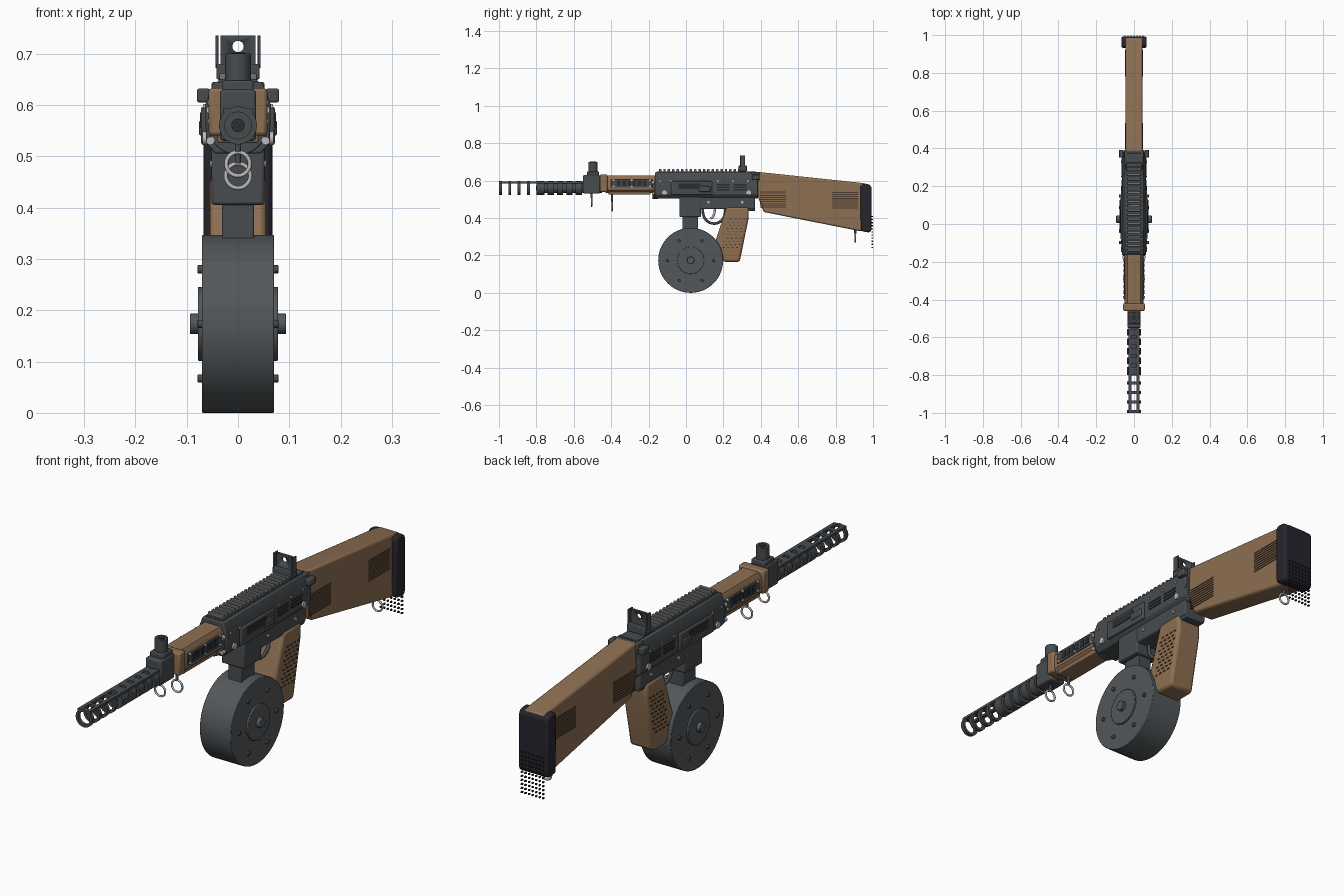
import bpy, bmesh, math
from mathutils import Matrix, Vector

if "Cube" in bpy.data.objects:
    bpy.data.objects.remove(bpy.data.objects["Cube"])


def material(name, *rgb):
    m = bpy.data.materials.new(name)
    m.use_nodes = True
    m.diffuse_color = (*rgb, 1)
    bsdf = next(n for n in m.node_tree.nodes if n.type == "BSDF_PRINCIPLED")
    bsdf.inputs["Base Color"].default_value = (*rgb, 1)
    return m


GUN = material("gunmetal", .065, .072, .078)
DRUM = material("drum grey", .085, .096, .104)
WOOD = material("brown furniture", .27, .16, .085)
GROOVE = material("dark brown groove", .07, .042, .025)
RUBBER = material("black rubber", .02, .018, .027)
STEEL = material("bright steel", .5, .5, .5)
RAIL = material("rail grey", .17, .18, .185)
BLACK = material("vent black", .025, .027, .03)


def finish(bm, name, mat, bevel=0, segments=2):
    bmesh.ops.recalc_face_normals(bm, faces=bm.faces)
    mesh = bpy.data.meshes.new(name)
    bm.to_mesh(mesh)
    bm.free()
    mesh.materials.append(mat)
    ob = bpy.data.objects.new(name, mesh)
    bpy.context.scene.collection.objects.link(ob)
    bpy.ops.object.select_all(action="DESELECT")
    ob.select_set(True)
    bpy.context.view_layer.objects.active = ob
    bpy.ops.object.shade_smooth_by_angle(angle=math.radians(35))
    if bevel:
        mod = ob.modifiers.new("Bevel", "BEVEL")
        mod.width, mod.segments, mod.limit_method = bevel, segments, "ANGLE"
    return ob


def boxes(name, mat, spans, bevel=0):
    """Boxes given as (x0, x1, y0, y1, z0, z1)."""
    bm = bmesh.new()
    for s in spans:
        lo, hi = Vector(s[0::2]), Vector(s[1::2])
        m = Matrix.Translation((lo + hi) / 2) @ Matrix.Diagonal((*(hi - lo), 1))
        bmesh.ops.create_cube(bm, size=1, matrix=m)
    return finish(bm, name, mat, bevel)


def sides(x0, x1, *rest):
    """One span on each side."""
    return [(x0, x1, *rest), (-x1, -x0, *rest)]


def cylinders(name, mat, centres, r, length, axis="X", segs=12, bevel=0):
    turn = {"X": Matrix.Rotation(math.pi / 2, 4, "Y"),
            "Y": Matrix.Rotation(math.pi / 2, 4, "X"), "Z": Matrix()}[axis]
    bm = bmesh.new()
    for c in centres:
        bmesh.ops.create_cone(bm, cap_ends=True, segments=segs, radius1=r, radius2=r,
                              depth=length, matrix=Matrix.Translation(c) @ turn)
    return finish(bm, name, mat, bevel)


def prism(name, mat, pts, axis, a, b, bevel=0):
    """Extrude a (y, z) profile along X or an (x, z) profile along Y."""
    bm = bmesh.new()
    place = (lambda p, t: (t, *p)) if axis == "X" else (lambda p, t: (p[0], t, p[1]))
    face = bm.faces.new([bm.verts.new(place(p, a)) for p in pts])
    new = bmesh.ops.extrude_face_region(bm, geom=[face])["geom"]
    shift = Vector(place((0, 0), b - a))
    bmesh.ops.translate(bm, vec=shift, verts=[v for v in new if isinstance(v, bmesh.types.BMVert)])
    return finish(bm, name, mat, bevel)


def tubes(name, mat, spans, r_in, r_out, z, segs=32):
    """Hollow rings around the bore, given as (y0, y1)."""
    bm = bmesh.new()
    for y0, y1 in spans:
        loops = []
        for r, y in ((r_in, y0), (r_out, y0), (r_out, y1), (r_in, y1)):
            loops.append([bm.verts.new((r * math.cos(t), y, z + r * math.sin(t)))
                          for t in (math.tau * i / segs for i in range(segs))])
        for a, b in zip(loops, loops[1:] + loops[:1]):
            for i in range(segs):
                j = (i + 1) % segs
                bm.faces.new((a[i], a[j], b[j], b[i]))
    return finish(bm, name, mat)


def wire(name, mat, pts, r, cyclic=False):
    cu = bpy.data.curves.new(name, "CURVE")
    cu.dimensions, cu.bevel_depth, cu.bevel_resolution = "3D", r, 2
    sp = cu.splines.new("POLY")
    sp.points.add(len(pts) - 1)
    for p, co in zip(sp.points, pts):
        p.co = (*co, 1)
    sp.use_cyclic_u, sp.use_smooth = cyclic, True
    cu.use_fill_caps = True
    cu.materials.append(mat)
    ob = bpy.data.objects.new(name, cu)
    bpy.context.scene.collection.objects.link(ob)


def sling_ring(name, y, z, r, top):
    wire(name, STEEL, [(r * math.cos(t), y, z + r * math.sin(t))
                       for t in (math.tau * i / 24 for i in range(24))], .004, True)
    cylinders(name + "_stem", GUN, [(0, y, (z + r + top) / 2)], .006, top - z - r, "Z")


BORE = .56

# Barrel and slotted shroud
cylinders("barrel", GUN, [(0, -.625, BORE)], .026, .35, "Y", 32)
tubes("shroud_rings", GUN, [(-1 + .05 * i, -.985 + .05 * i) for i in range(5)], .026, .037, BORE)
tubes("rear_shroud_rings", GUN, [(-.79 + .05 * i, -.757 + .05 * i) for i in range(5)], .02, .037, BORE)
boxes("shroud_strips", GUN, sides(.013, .028, -1, -.55, .584, .594))
tubes("muzzle_bore", BLACK, [(-.803, -.799)], .002, .013, BORE)

# Gas block and front sight
boxes("gas_block", GUN, [(-.035, .035, -.55, -.46, .53, .63)], .006)
boxes("sight_base", GUN, [(-.03, .03, -.53, -.465, .625, .648)], .004)
cylinders("front_sight_post", GUN, [(0, -.497, .67)], .025, .06, "Z", 32, .002)
cylinders("front_sight_cap", BLACK, [(0, -.497, .7)], .015, .004, "Z", 24)

# Handguard
prism("handguard", WOOD, [(-.035, .535), (.035, .535), (.05, .55), (.05, .605), (.035, .627),
                          (-.035, .627), (-.05, .605), (-.05, .55)], "Y", -.43, -.16)
boxes("handguard_collar", WOOD, [(-.057, .057, -.46, -.42, .54, .633)], .007)
boxes("handguard_lower", WOOD, [(-.04, .04, -.415, -.19, .526, .55)], .004)
boxes("handguard_panels", GUN, sides(.048, .054, -.4, -.18, .562, .608), .002)
boxes("handguard_slots", BLACK, [s for i in range(6) for s in
                                 sides(.052, .056, -.37 + .028 * i, -.35 + .028 * i, .572, .6)])
cylinders("handguard_screws", STEEL, [(x, y, z) for x in (-.055, .055) for y in (-.388, -.29, -.192)
                                      for z in (.567, .604)], .006, .008)

# Upper receiver
prism("upper_receiver", GUN, [(-.045, .505), (.045, .505), (.062, .525), (.064, .6), (.047, .645),
                              (-.047, .645), (-.064, .6), (-.062, .525)], "Y", -.165, .385, .004)
cylinders("front_trunnion", GUN, [(0, -.165, BORE)], .058, .03, "Y", 40, .003)
cylinders("trunnion_screws", STEEL, [(x, -.175, z) for x in (-.054, .054) for z in (.53, .59)],
          .008, .014, "Y")
cylinders("receiver_pins", STEEL, [(x, y, .535) for x in (-.064, .064) for y in (-.115, .335)], .013, .01)
cylinders("receiver_rivets", STEEL, [(x, y, .597) for x in (-.064, .064)
                                     for y in (-.14, -.08, .17, .25, .33)], .005, .008)
boxes("side_plates", GUN, sides(.06, .072, -.08, .14, .522, .597), .005)
boxes("ejection_port", BLACK, sides(.07, .0745, -.04, .08, .555, .585))
boxes("bolt_covers", GUN, sides(.06, .076, .07, .13, .54, .57), .004)
boxes("receiver_vents", BLACK, [s for y in (.165, .255) for z in (.548, .561, .574)
                                for s in sides(.06, .0655, y, y + .07, z, z + .007)])
boxes("rear_blocks", GUN, sides(.055, .08, .352, .393, .605, .632), .004)
boxes("rear_cap", GUN, [(-.052, .052, .35, .392, .6, .645)], .005)

# Top rail
boxes("rail_base", GUN, [(-.038, .038, -.155, .375, .642, .65)], .002)
boxes("rail_ribs", RAIL, [(-.036, .036, -.145 + .0235 * i, -.132 + .0235 * i, .648, .661)
                          for i in range(19)], .002)

# Rear aperture sight
boxes("rear_sight_base", GUN, [(-.042, .042, .282, .325, .65, .68)], .003)
leaf = boxes("rear_sight_leaf", GUN, [(-.034, .034, .298, .308, .675, .735)])
cutter = cylinders("aperture_cutter", GUN, [(0, .303, .714)], .011, .05, "Y", 24)
cutter.hide_render = True
cutter.hide_viewport = True
hole = leaf.modifiers.new("Aperture", "BOOLEAN")
hole.operation, hole.object, hole.solver = "DIFFERENCE", cutter, "EXACT"
boxes("rear_sight_wings", GUN, sides(.038, .044, .29, .316, .672, .735), .001)

# Lower receiver, magazine well and trigger
boxes("lower_receiver", GUN, [(-.05, .05, -.03, .37, .447, .52)], .006)
boxes("grip_mount", GUN, [(-.045, .045, .235, .37, .438, .46)], .004)
boxes("magazine_well", GUN, [(-.052, .052, -.035, .08, .405, .515)], .006)
boxes("magazine_neck", GUN, [(-.031, .031, -.02, .065, .33, .42)], .003)
cylinders("lower_pins", STEEL, [(x, y, .485) for x in (-.051, .051) for y in (.12, .3)], .007, .008)
arc = [(0, .15 + .06 * math.cos(t), .435 - .065 * math.sin(t))
       for t in (math.pi * i / 12 for i in range(13))]
wire("trigger_guard", GUN, [(0, .21, .46)] + arc + [(0, .09, .46)], .007)
wire("trigger", STEEL, [(0, .155, .45), (0, .152, .425), (0, .143, .405), (0, .13, .395)], .006)

# Drum magazine
HUB_Y, HUB_Z = .025, .1735
cylinders("drum", DRUM, [(0, HUB_Y, HUB_Z)], .1735, .14, "X", 64, .002)
cylinders("drum_plates", DRUM, [(0, HUB_Y, HUB_Z)], .072, .156, "X", 48, .002)
cylinders("drum_hub", DRUM, [(0, HUB_Y, HUB_Z)], .02, .188, "X", 24, .002)
cylinders("drum_bolts", GUN, [(0, HUB_Y + .123 * math.cos(k * math.pi / 3),
                               HUB_Z + .123 * math.sin(k * math.pi / 3)) for k in range(6)],
          .008, .157, "X", 12, .001)

# Pistol grip with stippling
prism("grip", WOOD, [(.218, .46), (.335, .46), (.335, .4), (.287, .165), (.2, .165), (.155, .27)],
      "X", -.055, .055, .012)
stipple = []
for row in range(10):
    for col in range(4):
        z = .24 + .017 * row
        y = .195 + .024 * col + .2 * (z - .24) + .01 * (row % 2)
        stipple += sides(.053, .058, y, y + .011, z, z + .004)
boxes("grip_stipple", GROOVE, stipple)

# Stock with side grooves
prism("stock", WOOD, [(.382, .647), (.945, .587), (.985, .578), (.985, .34), (.93, .33),
                      (.415, .432), (.382, .52)], "X", -.046, .046, .008)
grooves = []
for y, z in ((.395, .456), (.78, .452)):
    for i in range(9):
        grooves += sides(.044, .0475, y, y + .14, z + .0102 * i, z + .005 + .0102 * i)
boxes("stock_grooves", GROOVE, grooves)

# Butt pad and its studs
prism("butt_pad", RUBBER, [(.932, .57), (.945, .582), (.98, .578), (.993, .565), (.993, .335),
                           (.98, .322), (.935, .33)], "X", -.067, .067, .01)
boxes("pad_studs", BLACK, [(x, x + .006, .991, .999, z, z + .006)
                           for x in (-.051 + .016 * i for i in range(7))
                           for z in (.24 + .0165 * i for i in range(11))])

# Sling rings
sling_ring("front_ring", -.505, .485, .023, .535)
sling_ring("handguard_ring", -.395, .462, .024, .53)
sling_ring("stock_ring", .905, .295, .022, .34)
